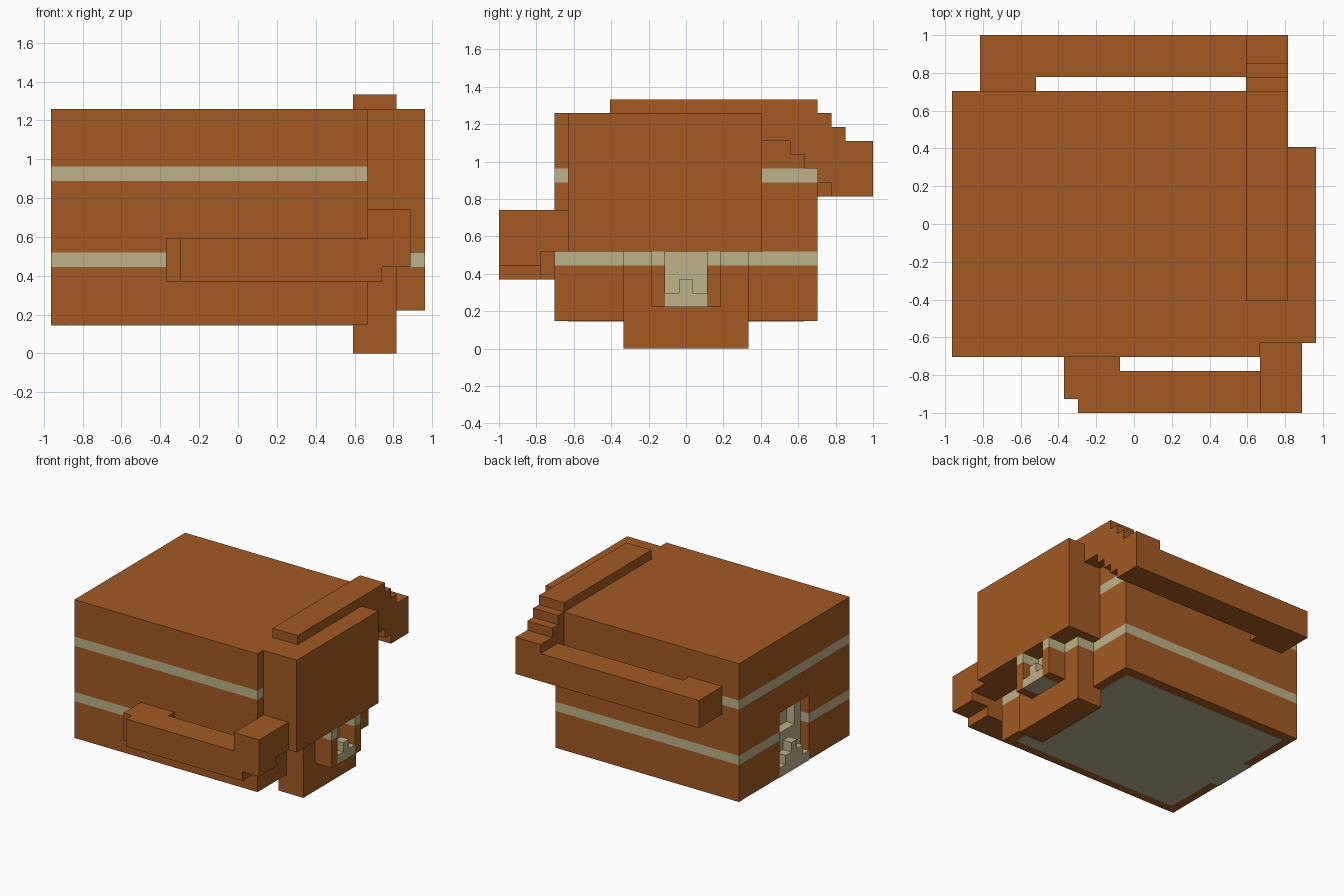
import bpy
import bmesh
from mathutils import Vector

U = 2 / 27  # one block of the grid

cube = bpy.data.objects.get("Cube")
if cube:
    bpy.data.objects.remove(cube, do_unlink=True)


def material(name, rgb):
    mat = bpy.data.materials.new(name)
    mat.use_nodes = True
    mat.diffuse_color = (*rgb, 1)
    mat.node_tree.nodes["Principled BSDF"].inputs["Base Color"].default_value = (*rgb, 1)
    return mat


BROWN = material("burnt_orange_brown", (0.371, 0.102, 0.016))
TAN = material("pale_tan", (0.503, 0.445, 0.254))
BANDS = ((6, 7), (12, 13))


def finish(name, bm, mats):
    bmesh.ops.recalc_face_normals(bm, faces=bm.faces)
    bmesh.ops.scale(bm, vec=(U, U, U), verts=bm.verts)
    mesh = bpy.data.meshes.new(name)
    bm.to_mesh(mesh)
    bm.free()
    for mat in mats:
        mesh.materials.append(mat)
    obj = bpy.data.objects.new(name, mesh)
    bpy.context.collection.objects.link(obj)
    return obj


def blocks(name, boxes, mat=BROWN, banded=False):
    """Boxes given as x, y and z ranges in blocks; bands colour the sides by height."""
    bm = bmesh.new()
    for spans in boxes:
        low, high = (Vector(c) for c in zip(*spans))
        verts = bmesh.ops.create_cube(bm, size=1)["verts"]
        for v in verts:
            v.co = [a + (b - a) * (c + 0.5) for a, b, c in zip(low, high, v.co)]
    if banded:
        for level in (z for band in BANDS for z in band):
            bmesh.ops.bisect_plane(bm, geom=bm.verts[:] + bm.edges[:] + bm.faces[:],
                                   plane_co=(0, 0, level), plane_no=(0, 0, 1))
        bm.normal_update()
        for f in bm.faces:
            z = f.calc_center_median().z
            side = abs(f.normal.z) < 0.5
            f.material_index = int(side and any(a < z < b for a, b in BANDS))
    return finish(name, bm, (mat, TAN))


def mirrored(x, y, z):
    return [(x, y, z), (x, (-y[1], -y[0]), z)]


# Main body with the doorway left open in the end wall
blocks("body", [((-10, 9), (-9.5, 9.5), (2, 17)),
                ((-12, -10), (-9.5, 9.5), (9, 17)),
                ((-13, -12), (-9.5, 9.5), (9, 17))]
       + mirrored((-13, -10), (2.5, 9.5), (2, 9)), banded=True)
blocks("underside_plate", [((-12, 8), (-8.5, 8.5), (1.95, 2))], TAN)

# Doorway lining, sill and post
blocks("doorway_lining", [((-12, -10), (-2.5, 2.5), (2, 6)),
                          ((-11, -10), (-2.5, 2.5), (6, 9))]
       + mirrored((-12, -11), (1.5, 2.5), (6, 9)), TAN)
blocks("doorway_sill", [((-13, -12), (-2.5, 2.5), (1.95, 3)),
                        ((-13, -12), (-1.5, 1.5), (3, 4)),
                        ((-13, -12), (-0.5, 0.5), (4, 5))], TAN)

# Large slab on the right end
blocks("end_slab", [((9, 13), (-8.5, 5.5), (7, 17))])

# Lower block and the open niche in front of it
blocks("lower_block", [((8, 11), (-4.5, 4.5), (0, 2)),
                       ((9, 11), (-4.5, 4.5), (2, 7))], banded=True)
blocks("niche_pillars", mirrored((11, 13), (1.5, 2.5), (3, 7)), banded=True)
blocks("niche_lining", [((11, 11.05), (-1.5, 1.5), (4, 7)),
                        ((11, 13), (-1.5, 1.5), (3, 4)),
                        ((12, 13), (-0.5, 0.5), (4, 5))], TAN)

# Stepped strap that runs over the top and down the back
profile = [(-5.5, 17), (-5.5, 18), (9.5, 18), (9.5, 17), (10.5, 17), (10.5, 16),
           (11.5, 16), (11.5, 15), (13.5, 15), (13.5, 11), (10.5, 11), (10.5, 12),
           (9.5, 12), (9.5, 13), (8.5, 13), (8.5, 14), (7.5, 14), (7.5, 15),
           (5.5, 15), (5.5, 17)]
bm = bmesh.new()
face = bm.faces.new([bm.verts.new((8, y, z)) for y, z in profile])
side = bmesh.ops.extrude_face_region(bm, geom=[face])["geom"]
bmesh.ops.translate(bm, vec=(3, 0, 0),
                    verts=[g for g in side if isinstance(g, bmesh.types.BMVert)])
finish("stepped_strap", bm, (BROWN,))

# Back arm and its foot on the wall
blocks("back_arm", [((-11, 8), (10.5, 13.5), (11, 14)),
                    ((-11, -7), (9.5, 10.5), (11, 14))])

# Front arm, its foot and the raised corner
blocks("front_arm", [((-4, 9), (-13.5, -10.5), (5, 8)),
                     ((9, 10), (-13.5, -10.5), (5, 6)),
                     ((-5, -4), (-12.5, -9.5), (5, 8)),
                     ((-4, -1), (-10.5, -9.5), (5, 8))])
blocks("front_corner", [((9, 12), (-13.5, -8.5), (7, 10)),
                        ((9, 12), (-13.5, -10.5), (6, 7))])
